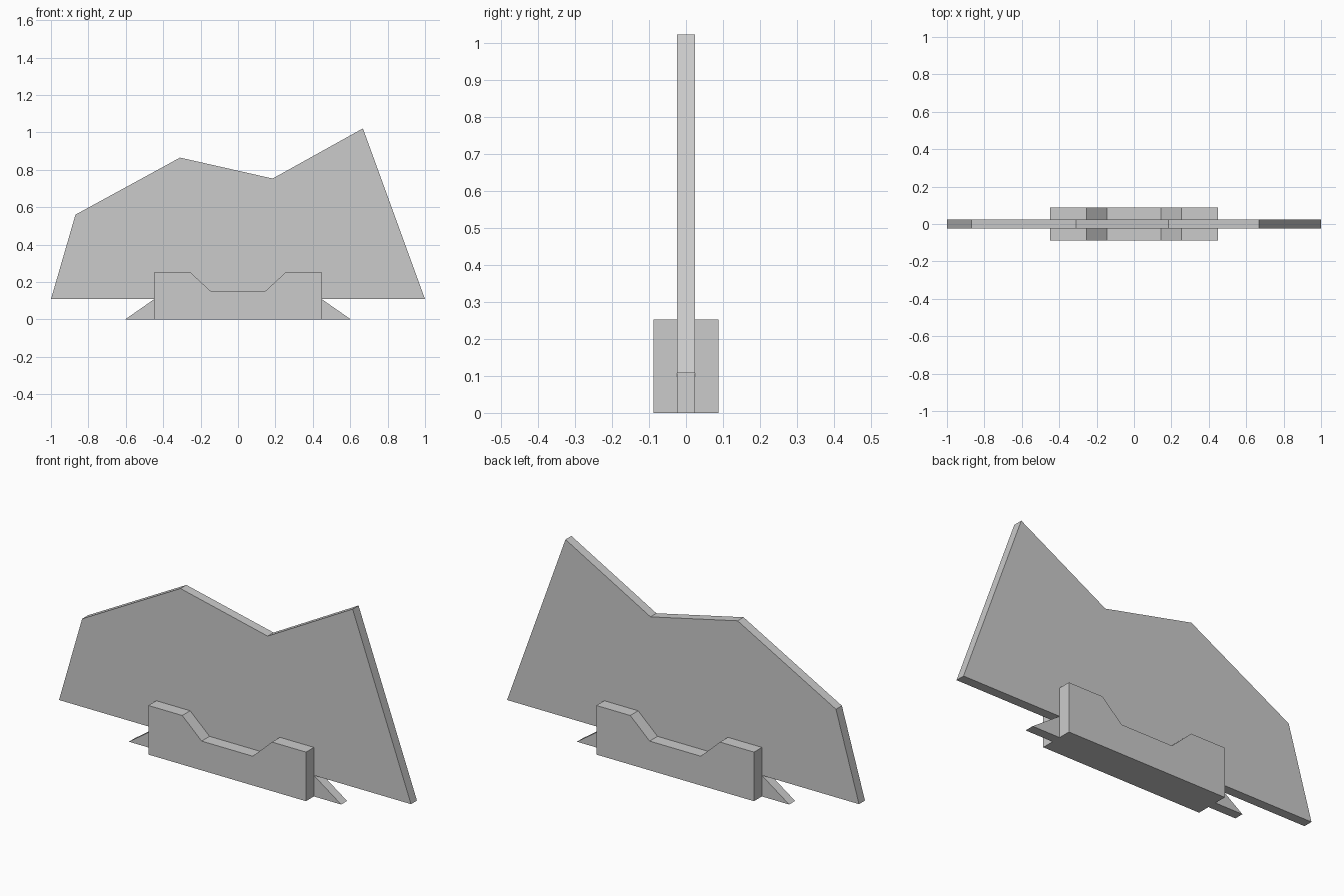
import bpy, bmesh

if "Cube" in bpy.data.objects:
    bpy.data.objects.remove(bpy.data.objects["Cube"])


def extrude_profile(name, points, y0, y1):
    """Solid made from an x-z outline extruded from y0 to y1."""
    bm = bmesh.new()
    face = bm.faces.new([bm.verts.new((x, y0, z)) for x, z in points])
    new = bmesh.ops.extrude_face_region(bm, geom=[face])["geom"]
    verts = [v for v in new if isinstance(v, bmesh.types.BMVert)]
    bmesh.ops.translate(bm, verts=verts, vec=(0, y1 - y0, 0))
    bmesh.ops.recalc_face_normals(bm, faces=bm.faces)
    mesh = bpy.data.meshes.new(name)
    bm.to_mesh(mesh)
    bm.free()
    obj = bpy.data.objects.new(name, mesh)
    bpy.context.collection.objects.link(obj)
    return obj


def mirrored(half):
    """Complete a left-right symmetric outline from its right half."""
    return half + [(-x, z) for x, z in reversed(half)]


PLATE_Y = 0.024
CLAMP_Y = 0.088
BASE_Z = 0.108

# Thin upright panel with the dovetail foot under it
panel_outline = [
    (-0.603, 0), (0.603, 0), (0.448, BASE_Z), (1, BASE_Z),
    (0.668, 1.021), (0.185, 0.753), (-0.31, 0.865), (-0.869, 0.56),
    (-1, BASE_Z), (-0.448, BASE_Z),
]
extrude_profile("panel", panel_outline, -PLATE_Y, PLATE_Y)

# Notched clamp blocks on both sides of the panel
clamp_outline = mirrored([(0.448, 0), (0.448, 0.252), (0.255, 0.252), (0.145, 0.15)])
for name, side in (("front_clamp", -1), ("back_clamp", 1)):
    extrude_profile(name, clamp_outline, side * PLATE_Y, side * CLAMP_Y)
